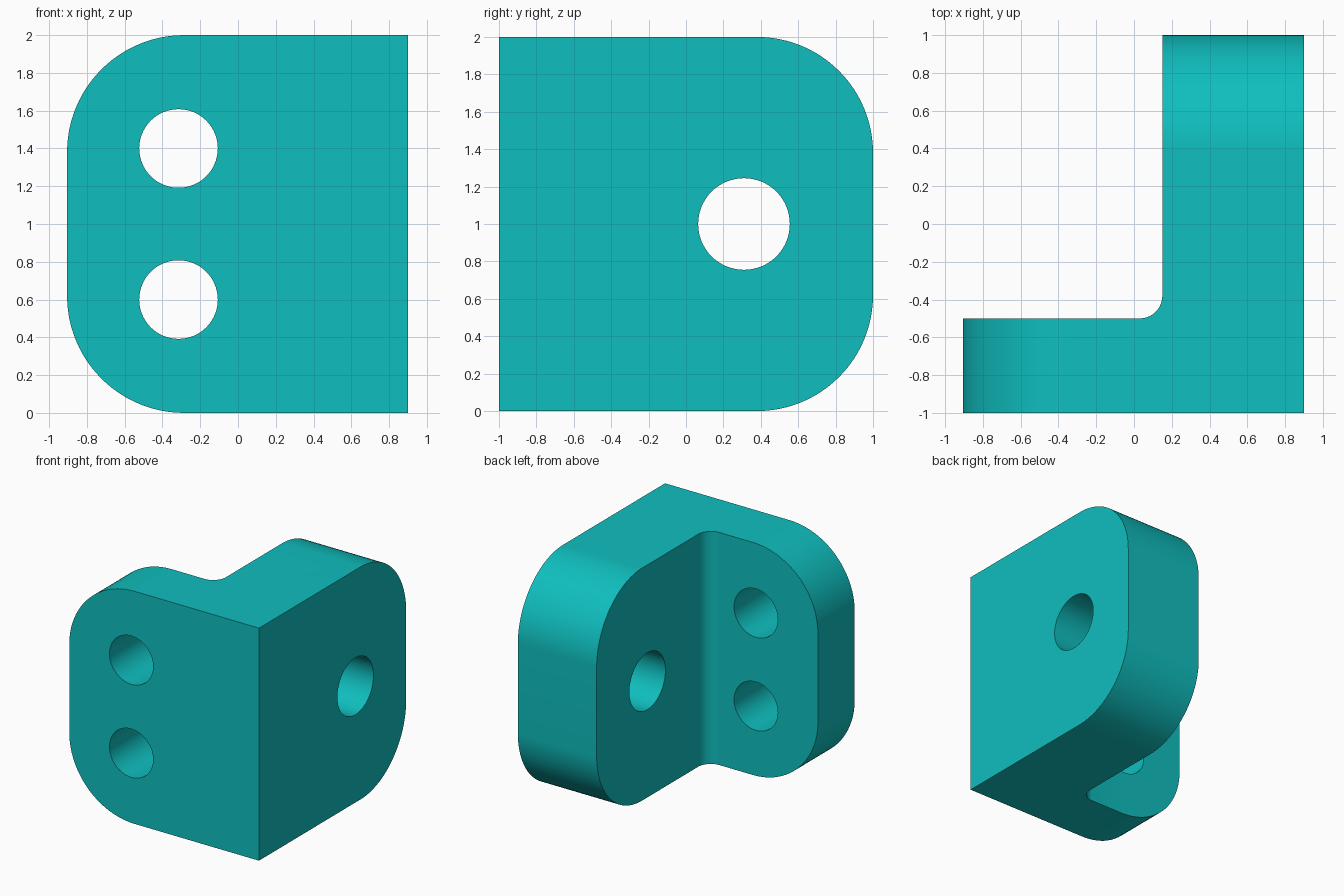
import bpy, bmesh, math

if "Cube" in bpy.data.objects:
    bpy.data.objects.remove(bpy.data.objects["Cube"])

teal = bpy.data.materials.new("teal")
teal.diffuse_color = (0.005, 0.515, 0.515, 1)
teal.use_nodes = True
teal.node_tree.nodes["Principled BSDF"].inputs["Base Color"].default_value = teal.diffuse_color


def finish(name, bm):
    bmesh.ops.recalc_face_normals(bm, faces=bm.faces[:])
    mesh = bpy.data.meshes.new(name)
    bm.to_mesh(mesh)
    bm.free()
    mesh.materials.append(teal)
    obj = bpy.data.objects.new(name, mesh)
    bpy.context.collection.objects.link(obj)
    return obj


def bevel(bm, test, radius, segments):
    """Round every edge whose two end points pass the test."""
    edges = [e for e in bm.edges if test(e.verts[0].co, e.verts[1].co)]
    bmesh.ops.bevel(bm, geom=edges, offset=radius, offset_type='OFFSET',
                    segments=segments, profile=0.5, affect='EDGES')


def near(value, *targets):
    return all(abs(value - t) < 1e-4 for t in targets)


# Angle bracket: L-shaped profile pulled up
bm = bmesh.new()
outline = [(-0.905, -1), (0.9, -1), (0.9, 1), (0.15, 1), (0.15, -0.5), (-0.905, -0.5)]
base = bm.faces.new([bm.verts.new((x, y, 0)) for x, y in outline])
top = bmesh.ops.extrude_face_region(bm, geom=[base])["geom"]
bmesh.ops.translate(bm, vec=(0, 0, 2),
                    verts=[v for v in top if isinstance(v, bmesh.types.BMVert)])

# Rounded free ends of both plates, then the inner fillet
bevel(bm, lambda a, b: near(a.z, b.z) and
      (near(-0.905, a.x, b.x) or near(1, a.y, b.y)), 0.62, 24)
bevel(bm, lambda a, b: near(0.15, a.x, b.x) and near(-0.5, a.y, b.y), 0.12, 10)
bracket = finish("angle_bracket", bm)


# Bolt holes
def drill(name, location, radius, axis):
    bm = bmesh.new()
    bmesh.ops.create_cone(bm, cap_ends=True, segments=64, radius1=radius,
                          radius2=radius, depth=1.2)
    cutter = finish(name, bm)
    cutter.location = location
    cutter.rotation_euler = (math.pi / 2, 0, 0) if axis == 'Y' else (0, math.pi / 2, 0)
    cutter.hide_render = True
    cutter.hide_set(True)
    cut = bracket.modifiers.new(name, 'BOOLEAN')
    cut.operation = 'DIFFERENCE'
    cut.solver = 'EXACT'
    cut.object = cutter
    return cutter


cutters = [drill("lower_front_hole", (-0.315, -0.75, 0.6), 0.208, 'Y'),
           drill("upper_front_hole", (-0.315, -0.75, 1.4), 0.208, 'Y'),
           drill("side_hole", (0.525, 0.31, 1.0), 0.245, 'X')]

# Apply the holes and smooth the curved walls
bpy.context.view_layer.objects.active = bracket
bracket.select_set(True)
for mod in list(bracket.modifiers):
    bpy.ops.object.modifier_apply(modifier=mod.name)
for cutter in cutters:
    bpy.data.objects.remove(cutter)
bpy.ops.object.shade_smooth_by_angle(angle=math.radians(30))
